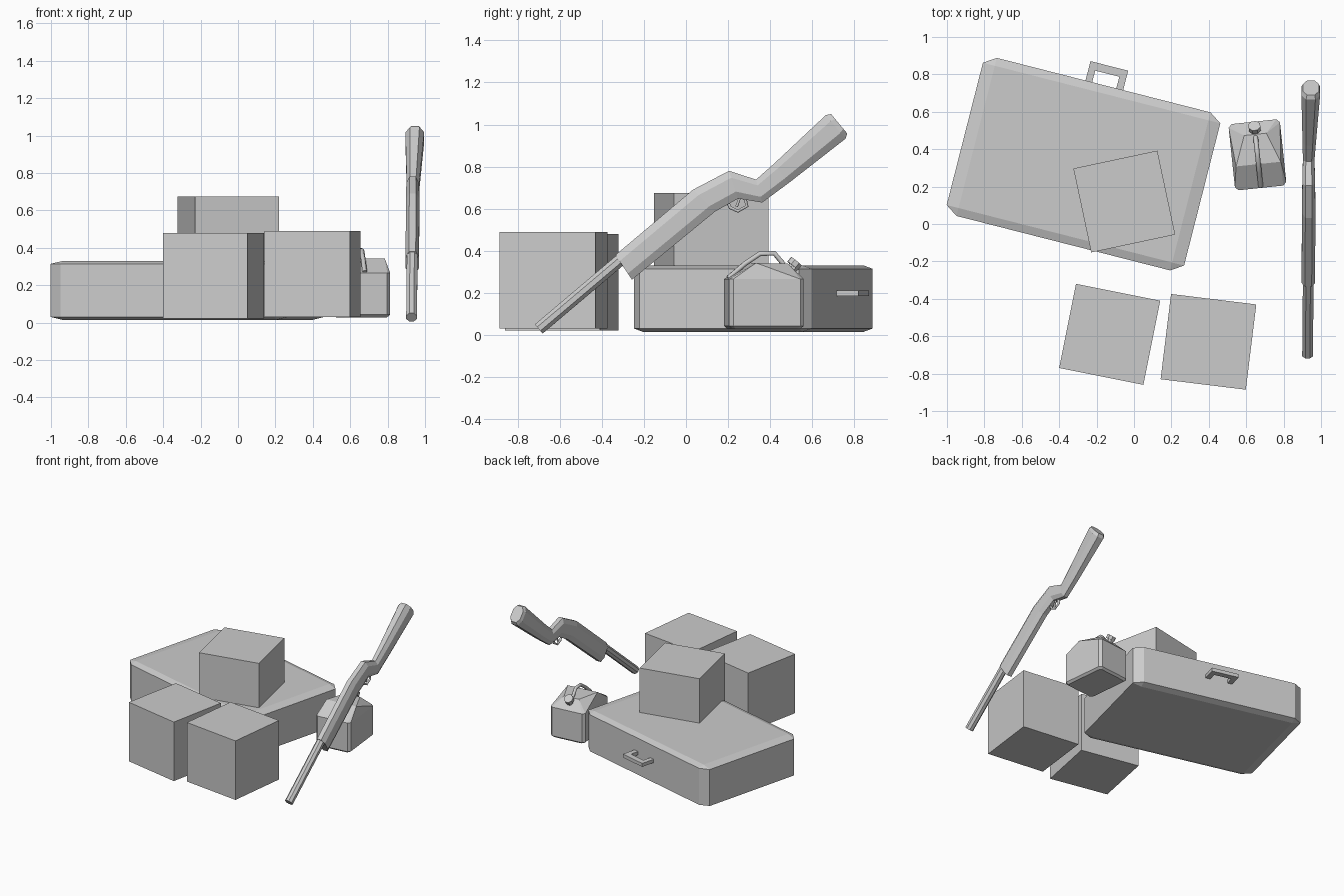
import bpy, bmesh
from math import radians
from mathutils import Vector, Matrix

if "Cube" in bpy.data.objects:
    bpy.data.objects.remove(bpy.data.objects["Cube"])


def finish(name, bm, loc=(0, 0, 0), rot=0, scale=(1, 1, 1)):
    bmesh.ops.recalc_face_normals(bm, faces=bm.faces[:])
    me = bpy.data.meshes.new(name)
    bm.to_mesh(me)
    bm.free()
    ob = bpy.data.objects.new(name, me)
    ob.location, ob.scale = loc, scale
    ob.rotation_euler.z = radians(rot)
    bpy.context.collection.objects.link(ob)
    return ob


def box(name, loc, size, rot, bevel=0):
    bm = bmesh.new()
    bmesh.ops.create_cube(bm, size=1)
    if bevel:
        bmesh.ops.bevel(bm, geom=bm.edges[:], offset=bevel, segments=1,
                        profile=0.5, affect='EDGES')
    return finish(name, bm, loc, rot, size)


def rod(name, a, b, r, sides=8):
    a, b = Vector(a), Vector(b)
    bm = bmesh.new()
    bmesh.ops.create_cone(bm, cap_ends=True, segments=sides, radius1=r, radius2=r,
                          depth=(b - a).length)
    turn = (b - a).to_track_quat('Z', 'Y').to_matrix().to_4x4()
    bm.transform(Matrix.Translation((a + b) / 2) @ turn
                 @ Matrix.Rotation(radians(180 / sides), 4, 'Z'))
    return finish(name, bm)


def tube(name, pts, r):
    cu = bpy.data.curves.new(name, 'CURVE')
    cu.dimensions, cu.bevel_depth, cu.bevel_resolution = '3D', r, 1
    cu.use_fill_caps = True
    sp = cu.splines.new('POLY')
    sp.points.add(len(pts) - 1)
    for p, co in zip(sp.points, pts):
        p.co = (*co, 1)
    ob = bpy.data.objects.new(name, cu)
    bpy.context.collection.objects.link(ob)
    return ob


def place(ob, loc, rot):
    ob.matrix_world = Matrix.Translation(loc) @ Matrix.Rotation(radians(rot), 4, 'Z')


# Suitcase: bevelled cube stretched to size, so bevels are uneven
CASE, CASE_ROT = (-0.27, 0.32, 0.172), -14.3
box("suitcase", CASE, (1.31, 0.872, 0.315), CASE_ROT, 0.05)

# Suitcase handle: flat U-shaped bracket
bm = bmesh.new()
outline = [(-0.1, 0.43), (-0.1, 0.543), (0.108, 0.543), (0.108, 0.43),
           (0.07, 0.43), (0.07, 0.5), (-0.063, 0.5), (-0.063, 0.43)]
face = bm.faces.new([bm.verts.new((x, y, 0.012)) for x, y in outline])
ext = bmesh.ops.extrude_face_region(bm, geom=[face])
bmesh.ops.translate(bm, vec=(0, 0, 0.027),
                    verts=[v for v in ext["geom"] if isinstance(v, bmesh.types.BMVert)])
finish("suitcase_handle", bm, CASE, CASE_ROT)

# Three equal crates
for name, loc, rot in (("crate_left", (-0.13, -0.59, 0.25), -11.3),
                       ("crate_right", (0.398, -0.63, 0.26), -7),
                       ("crate_top", (-0.052, 0.12, 0.445), 12)):
    box(name, loc, (0.459,) * 3, rot)

# Fuel can body: hull of chamfered rings and a tapering top
CAN, CAN_ROT = (0.66, 0.37, 0), 6
bm = bmesh.new()
for z, u, v, c in ((0.028, 0.122, 0.163, 0.015), (0.042, 0.138, 0.178, 0.018),
                   (0.265, 0.138, 0.178, 0.018)):
    for sx in (-1, 1):
        for sy in (-1, 1):
            bm.verts.new((sx * u, sy * (v - c), z))
            bm.verts.new((sx * (u - c), sy * v, z))
for s in (-1, 1):
    bm.verts.new((s * 0.12, -0.05, 0.342))
    bm.verts.new((s * 0.06, 0.11, 0.338))
bmesh.ops.convex_hull(bm, input=bm.verts[:])
bmesh.ops.dissolve_limit(bm, angle_limit=radians(1), verts=bm.verts[:], edges=bm.edges[:])
finish("can_body", bm, CAN, CAN_ROT)

# Fuel can handle, spout neck and cap
place(tube("can_handle", [(0, -0.17, 0.27), (0, -0.09, 0.338), (0, -0.02, 0.385),
                          (0, 0.05, 0.388), (0, 0.095, 0.335)], 0.013), CAN, CAN_ROT)
place(rod("can_spout", (0, 0.12, 0.295), (0, 0.15, 0.335), 0.026), CAN, CAN_ROT)
place(rod("can_cap", (0, 0.138, 0.328), (0, 0.156, 0.35), 0.034), CAN, CAN_ROT)

# Gun stock: loft of octagons (top y, z, bottom y, z, half width, centre x)
sections = [(-0.335, 0.38, -0.257, 0.262, 0.036, 0.932),
            (0.033, 0.69, 0.138, 0.586, 0.036, 0.934),
            (0.205, 0.78, 0.248, 0.648, 0.034, 0.934),
            (0.333, 0.738, 0.362, 0.629, 0.031, 0.934),
            (0.42, 0.815, 0.486, 0.72, 0.036, 0.937),
            (0.665, 1.045, 0.758, 0.932, 0.050, 0.945),
            (0.69, 1.05, 0.767, 0.957, 0.042, 0.946)]
octagon = [(0.5, 0), (1, 0.25), (1, 0.75), (0.5, 1),
           (-0.5, 1), (-1, 0.75), (-1, 0.25), (-0.5, 0)]
bm = bmesh.new()
rings = []
for ty, tz, by, bz, hw, cx in sections:
    top, bot = Vector((cx, ty, tz)), Vector((cx, by, bz))
    rings.append([bm.verts.new(top.lerp(bot, t) + Vector((s * hw, 0, 0)))
                  for s, t in octagon])
for a, b in zip(rings, rings[1:]):
    for i in range(8):
        j = (i + 1) % 8
        bm.faces.new((a[i], a[j], b[j], b[i]))
bm.faces.new(rings[0])
bm.faces.new(rings[-1])
finish("gun_stock", bm)

# Gun barrel, trigger guard and trigger
rod("gun_barrel", (0.928, -0.70, 0.028), (0.932, -0.26, 0.40), 0.031)
tube("trigger_guard", [(0.934, 0.195, 0.64), (0.934, 0.21, 0.605), (0.934, 0.247, 0.588),
                       (0.934, 0.29, 0.612), (0.934, 0.28, 0.65)], 0.009)
tube("trigger", [(0.934, 0.255, 0.65), (0.934, 0.24, 0.608)], 0.007)
